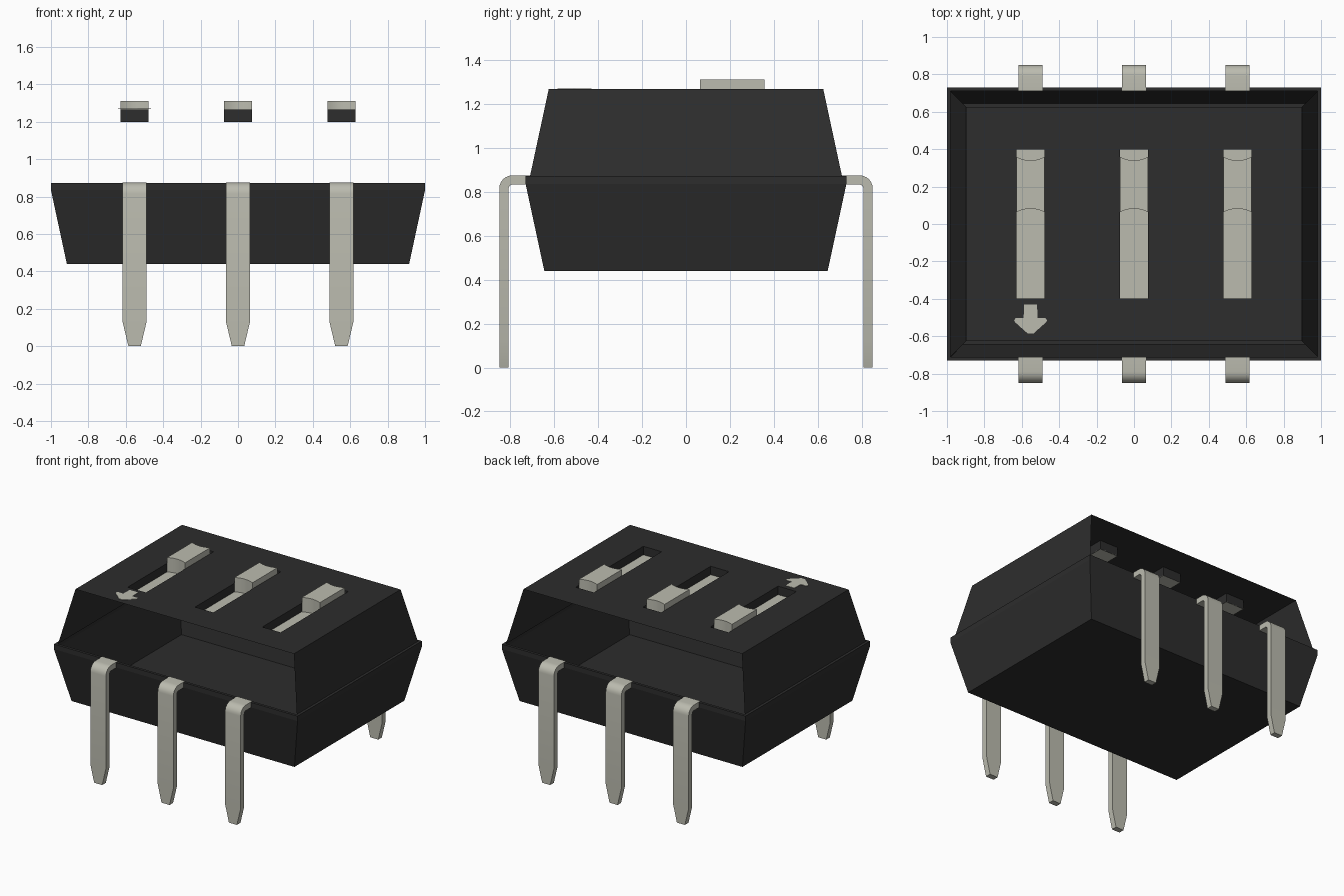
import bpy, bmesh, math

old = bpy.data.objects.get("Cube")
if old:
    bpy.data.objects.remove(old, do_unlink=True)


def material(name, rgb):
    m = bpy.data.materials.new(name)
    m.use_nodes = True
    m.diffuse_color = (*rgb, 1)
    b = m.node_tree.nodes["Principled BSDF"]
    b.inputs["Base Color"].default_value = (*rgb, 1)
    b.inputs["Roughness"].default_value = 0.6
    return m


BLACK = material("black plastic", (0.026, 0.026, 0.026))
METAL = material("pale grey metal", (0.50, 0.50, 0.43))


def finish(bm, name, mat, smooth=False):
    bmesh.ops.remove_doubles(bm, verts=bm.verts[:], dist=1e-5)
    bmesh.ops.recalc_face_normals(bm, faces=bm.faces[:])
    me = bpy.data.meshes.new(name)
    bm.to_mesh(me)
    bm.free()
    me.materials.append(mat)
    ob = bpy.data.objects.new(name, me)
    bpy.context.collection.objects.link(ob)
    if smooth:
        bpy.ops.object.select_all(action='DESELECT')
        ob.select_set(True)
        bpy.context.view_layer.objects.active = ob
        bpy.ops.object.shade_smooth_by_angle(angle=math.radians(30))
    return ob


def face(bm, pts):
    return bm.faces.new([bm.verts.new(p) for p in pts])


def prism(bm, outline, z0, z1):
    """Extrude an outline of (x, y) points from z0 to z1."""
    f = face(bm, [(x, y, z0) for x, y in outline])
    new = bmesh.ops.extrude_face_region(bm, geom=[f])["geom"]
    bmesh.ops.translate(bm, vec=(0, 0, z1 - z0),
                        verts=[v for v in new if isinstance(v, bmesh.types.BMVert)])


CENTRES = (-0.553, 0.0, 0.553)
SLOT_W, SLOT_Y = 0.075, 0.397          # half sizes of a slot
TOP, POCKET = 1.267, 1.20

# Housing: thin shell, open at the front and back above the rim
rings = [(0.915, 0.645, 0.44), (1.0, 0.73, 0.835), (1.0, 0.73, 0.872),
         (0.98, 0.71, 0.872), (0.897, 0.625, TOP)]


def corners(r):
    x, y, z = r
    return [(-x, -y, z), (x, -y, z), (x, y, z), (-x, y, z)]


bm = bmesh.new()
face(bm, corners(rings[0]))
for level, (a, b) in enumerate(zip(rings, rings[1:])):
    ca, cb = corners(a), corners(b)
    for i in range(4):
        if level == 3 and i in (0, 2):      # open front and back
            continue
        j = (i + 1) % 4
        face(bm, [ca[i], ca[j], cb[j], cb[i]])

# Top sheet with three slots, each with pocket walls below it
xs = [-0.897] + [c + s * SLOT_W for c in CENTRES for s in (-1, 1)] + [0.897]
ys = [-0.625, -SLOT_Y, SLOT_Y, 0.625]
for i in range(len(xs) - 1):
    for j in range(3):
        cell = [(xs[i], ys[j]), (xs[i + 1], ys[j]),
                (xs[i + 1], ys[j + 1]), (xs[i], ys[j + 1])]
        if j == 1 and i % 2 == 1:
            for p, q in zip(cell, cell[1:] + cell[:1]):
                face(bm, [(*p, TOP), (*q, TOP), (*q, POCKET), (*p, POCKET)])
        else:
            face(bm, [(*p, TOP) for p in cell])
finish(bm, "housing", BLACK)

# Sliders: pocket floor plate and a raised knob with hollowed ends
for n, c in enumerate(CENTRES, 1):
    bm = bmesh.new()
    w = SLOT_W
    prism(bm, [(c - w, -SLOT_Y), (c + w, -SLOT_Y), (c + w, SLOT_Y), (c - w, SLOT_Y)],
          POCKET, POCKET + 0.004)
    finish(bm, f"slider_plate_{n}", METAL)

    bm = bmesh.new()
    w = SLOT_W - 0.001
    steps = [-1 + k / 4 for k in range(9)]
    near = [(c + w * t, 0.082 - 0.018 * t * t) for t in steps]
    far = [(c + w * t, 0.340 + 0.018 * t * t) for t in reversed(steps)]
    prism(bm, near + far, POCKET + 0.004, 1.311)
    finish(bm, f"slider_knob_{n}", METAL, smooth=True)

# Arrow mark on the top
half = [(0.035, -0.43), (0.037, -0.503), (0.080, -0.503), (0.088, -0.515),
        (0.082, -0.526), (0.015, -0.586)]
outline = half + [(-x, y) for x, y in reversed(half)]
bm = bmesh.new()
prism(bm, [(CENTRES[0] + x, y) for x, y in outline], TOP + 0.0005, TOP + 0.003)
finish(bm, "arrow_mark", METAL)


# Pins: bent strip with a tapered tip, front and back
def pin(name, c, side):
    def path(r):
        pts = [(0.71, 0.815 + r)]
        for k in range(7):
            a = math.radians(90 - 15 * k)
            pts.append((0.79 + r * math.cos(a), 0.815 + r * math.sin(a)))
        return pts + [(0.79 + r, 0.13), (0.79 + r, 0.0)]

    rows = []
    for (yo, zo), (yi, zi) in zip(path(0.060), path(0.018)):
        w = 0.033 if zo == 0 else 0.064
        rows.append([(c - w, side * yo, zo), (c + w, side * yo, zo),
                     (c + w, side * yi, zi), (c - w, side * yi, zi)])
    bm = bmesh.new()
    face(bm, rows[0])
    face(bm, rows[-1])
    for a, b in zip(rows, rows[1:]):
        for i in range(4):
            j = (i + 1) % 4
            face(bm, [a[i], a[j], b[j], b[i]])
    finish(bm, name, METAL, smooth=True)


for n, c in enumerate(CENTRES, 1):
    pin(f"front_pin_{n}", c, -1)
    pin(f"back_pin_{n}", c, 1)
